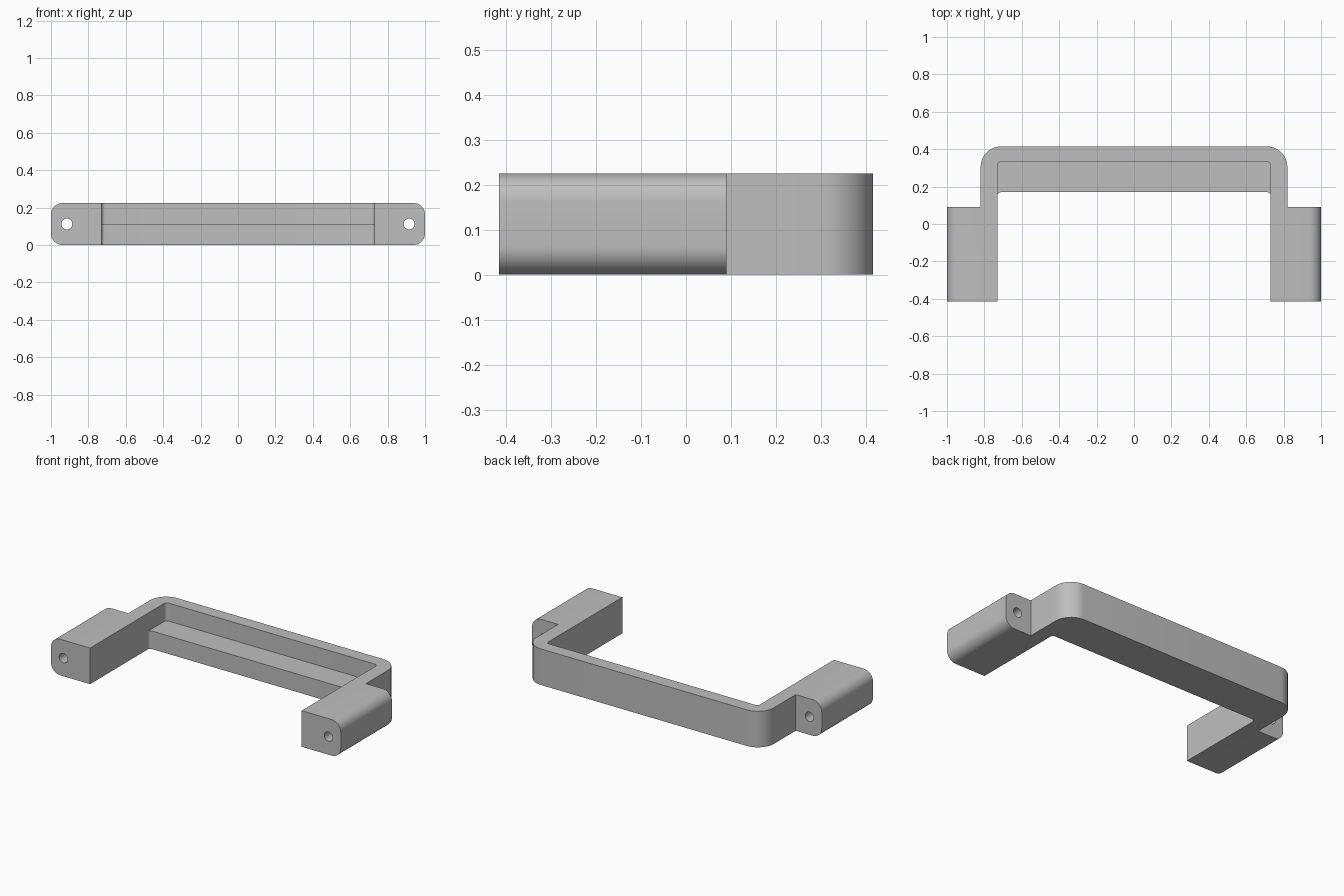
import bpy, bmesh, math
from mathutils import Vector

if "Cube" in bpy.data.objects:
    bpy.data.objects.remove(bpy.data.objects["Cube"])

H = 0.225           # overall height
INNER, OUTER = 0.73, 0.82   # inner and outer half-width of the frame

grey = bpy.data.materials.new("plain grey")
grey.diffuse_color = (0.52, 0.52, 0.52, 1)
grey.use_nodes = True
grey.node_tree.nodes["Principled BSDF"].inputs["Base Color"].default_value = grey.diffuse_color


def rounded(points, steps=10):
    """Outline from (x, y, radius) corners, with each corner rounded."""
    out = []
    n = len(points)
    for i, (x, y, r) in enumerate(points):
        p = Vector((x, y))
        if r == 0:
            out.append(p)
            continue
        a = (Vector(points[i - 1][:2]) - p).normalized()
        b = (Vector(points[(i + 1) % n][:2]) - p).normalized()
        centre = p + (a + b) * r      # all corners are right angles
        for k in range(steps + 1):
            t = math.pi / 2 * k / steps
            out.append(centre - b * r * math.cos(t) - a * r * math.sin(t))
    return out


def extrude(name, outline, start, end, place):
    """Prism from an outline; place(u, v, w) gives the 3D point."""
    bm = bmesh.new()
    face = bm.faces.new([bm.verts.new(place(p.x, p.y, start)) for p in outline])
    move = Vector(place(0, 0, end)) - Vector(place(0, 0, start))
    res = bmesh.ops.extrude_face_region(bm, geom=[face])
    bmesh.ops.translate(bm, vec=move, verts=[v for v in res["geom"] if isinstance(v, bmesh.types.BMVert)])
    bmesh.ops.recalc_face_normals(bm, faces=bm.faces)
    mesh = bpy.data.meshes.new(name)
    bm.to_mesh(mesh)
    bm.free()
    mesh.materials.append(grey)
    ob = bpy.data.objects.new(name, mesh)
    bpy.context.collection.objects.link(ob)
    return ob


def combine(target, tool, operation):
    mod = target.modifiers.new("combine", 'BOOLEAN')
    mod.solver = 'EXACT'
    mod.operation = operation
    mod.object = tool
    bpy.context.view_layer.objects.active = target
    bpy.ops.object.modifier_apply(modifier=mod.name)
    bpy.data.objects.remove(tool)


def flat(u, v, w):
    return (u, v, w)


def upright(u, v, w):
    return (u, w, v)


# U-shaped frame, rounded outside and slightly rounded inside
handle = extrude("handle", rounded([
    (-OUTER, 0, 0), (-OUTER, 0.415, 0.11), (OUTER, 0.415, 0.11), (OUTER, 0, 0),
    (INNER, 0, 0), (INNER, 0.333, 0.02), (-INNER, 0.333, 0.02), (-INNER, 0, 0)]),
    0, H, flat)

# Half-height shelf along the inside of the crossbar, with small corner fillets
shelf = extrude("shelf", rounded([
    (-0.77, 0.37, 0), (0.77, 0.37, 0), (0.77, 0.15, 0), (INNER, 0.15, 0),
    (INNER, 0.17, 0.018), (-INNER, 0.17, 0.018), (-INNER, 0.15, 0), (-0.77, 0.15, 0)]),
    0, H / 2, flat)
combine(handle, shelf, 'UNION')

# Mounting blocks with rounded outer edges and a screw hole through each
for s in (-1, 1):
    block = extrude("mounting_block", rounded([
        (s * INNER, 0, 0), (s, 0, 0.063), (s, H, 0.063), (s * INNER, H, 0)]),
        -0.415, 0.09, upright)
    combine(handle, block, 'UNION')
    circle = [Vector((s * 0.915 + 0.029 * math.cos(k * math.pi / 16),
                      H / 2 + 0.029 * math.sin(k * math.pi / 16))) for k in range(32)]
    combine(handle, extrude("screw_hole", circle, -0.5, 0.2, upright), 'DIFFERENCE')

# Smooth the round corners, keep the other edges sharp
bpy.ops.object.select_all(action='DESELECT')
handle.select_set(True)
bpy.context.view_layer.objects.active = handle
bpy.ops.object.shade_smooth_by_angle(angle=math.radians(30))
